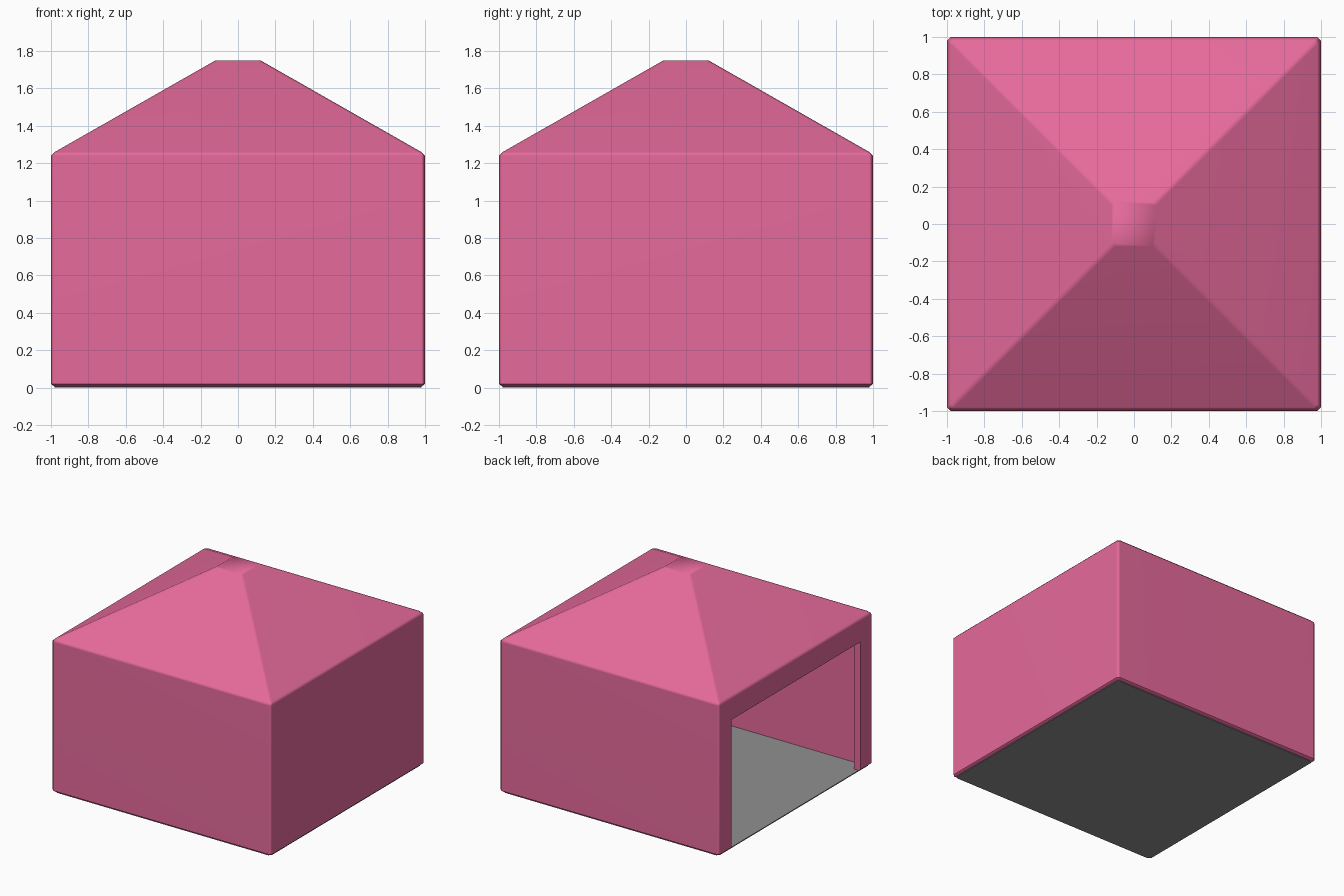
import bpy
import bmesh

cube = bpy.data.objects.get("Cube")
if cube:
    bpy.data.objects.remove(cube, do_unlink=True)


def material(name, colour):
    mat = bpy.data.materials.new(name)
    mat.use_nodes = True
    mat.diffuse_color = (*colour, 1)
    mat.node_tree.nodes["Principled BSDF"].inputs["Base Color"].default_value = (*colour, 1)
    return mat


def loft(name, rings, mat):
    """Stack square sections given as (z, half width, corner cut) into a closed solid."""
    bm = bmesh.new()
    loops = []
    for z, h, c in rings:
        corner = [(h, -h + c), (h, h - c)] if c else [(h, h)]
        loop = []
        for _ in range(4):
            loop += [bm.verts.new((x, y, z)) for x, y in corner]
            corner = [(-y, x) for x, y in corner]
        loops.append(loop)
    for low, high in zip(loops, loops[1:]):
        for i in range(len(low)):
            j = (i + 1) % len(low)
            bm.faces.new((low[i], low[j], high[j], high[i]))
    bm.faces.new(loops[0][::-1])
    bm.faces.new(loops[-1])
    bmesh.ops.recalc_face_normals(bm, faces=bm.faces)
    mesh = bpy.data.meshes.new(name)
    bm.to_mesh(mesh)
    bm.free()
    mesh.materials.append(mat)
    obj = bpy.data.objects.new(name, mesh)
    bpy.context.collection.objects.link(obj)
    return obj


def activate(obj):
    bpy.ops.object.select_all(action="DESELECT")
    obj.select_set(True)
    bpy.context.view_layer.objects.active = obj


def cut(obj, cutter):
    mod = obj.modifiers.new("Cut", "BOOLEAN")
    mod.operation = "DIFFERENCE"
    mod.solver = "EXACT"
    mod.object = cutter
    activate(obj)
    bpy.ops.object.modifier_apply(modifier=mod.name)
    bpy.data.objects.remove(cutter, do_unlink=True)


pink = material("pink canvas", (0.79, 0.144, 0.328))
grey = material("grey floor", (0.28, 0.28, 0.28))

WALL = 0.06
DOOR_HALF, DOOR_TOP = 0.84, 1.07

# Walls and hipped roof with softened edges
shell = loft("tent_shell", [(0.004, 0.98, 0.02), (0.02, 1, 0.02), (1.24, 1, 0.02),
                            (1.26, 0.98, 0.02), (1.75, 0.12, 0.02)], pink)

# Hollow interior
cut(shell, loft("interior_cutter", [(-0.1, 1 - WALL, 0), (1.21, 1 - WALL, 0),
                                    (1.69, 0.1, 0)], pink))

# Wide doorway on one side
door = loft("doorway_cutter", [(-0.2, DOOR_HALF, 0), (DOOR_TOP, DOOR_HALF, 0)], pink)
door.location.x = -1
door.scale.x = 0.5
bpy.context.view_layer.update()
cut(shell, door)

# Soft corners while the doorway stays crisp
activate(shell)
bpy.ops.object.shade_smooth_by_angle(angle=0.87)
shell.modifiers.new("Even shading", "WEIGHTED_NORMAL").keep_sharp = True

# Floor sheet
loft("floor", [(0, 0.98, 0.02), (0.008, 0.98, 0.02)], grey)
